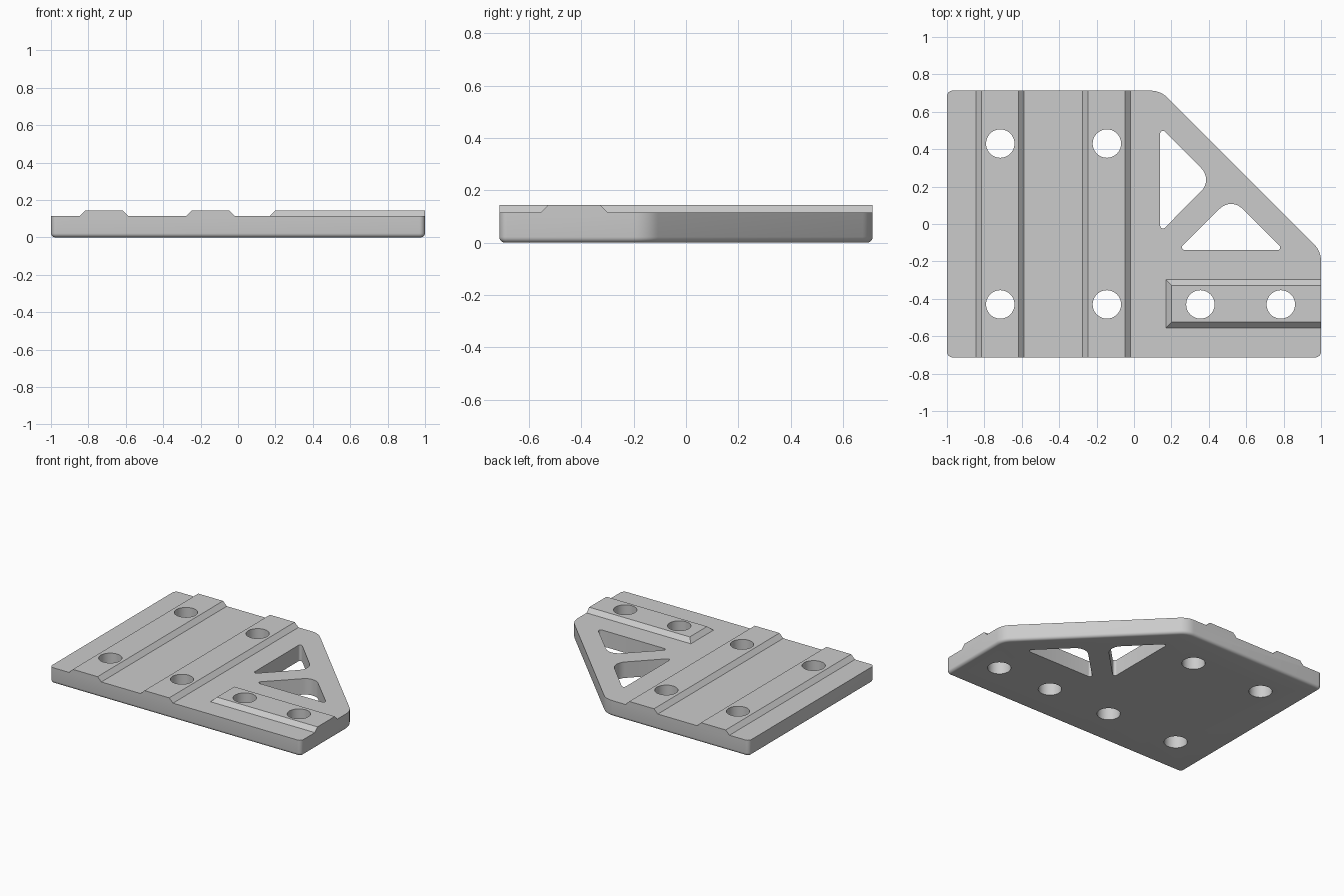
import bpy, bmesh, math
from mathutils import Vector

cube = bpy.data.objects.get("Cube")
if cube:
    bpy.data.objects.remove(cube, do_unlink=True)

DEPTH = 0.713      # half size in y
TOP = 0.115        # plate surface
RIB_TOP = 0.145    # raised rail surface

grey = bpy.data.materials.new("light grey")
grey.use_nodes = True
grey.diffuse_color = (0.6, 0.6, 0.6, 1)
grey.node_tree.nodes["Principled BSDF"].inputs["Base Color"].default_value = (0.6, 0.6, 0.6, 1)


def rounded(corners, steps=8):
    """Outline from (x, y, radius) corners, each replaced by an arc."""
    pts = []
    for i, (x, y, r) in enumerate(corners):
        p = Vector((x, y))
        a = (Vector(corners[i - 1][:2]) - p).normalized()
        b = (Vector(corners[(i + 1) % len(corners)][:2]) - p).normalized()
        half = a.angle(b) / 2
        centre = p + (a + b).normalized() * r / math.sin(half)
        start = p + a * r / math.tan(half) - centre
        end = p + b * r / math.tan(half) - centre
        sweep = math.pi - 2 * half
        for k in range(steps + 1):
            t = k / steps
            pts.append(centre + (start * math.sin((1 - t) * sweep)
                                 + end * math.sin(t * sweep)) / math.sin(sweep))
    return pts


def solid(name, lower, upper, z0, z1, fillet=0):
    """Closed solid between two matching outlines."""
    bm = bmesh.new()
    lo = [bm.verts.new((p[0], p[1], z0)) for p in lower]
    hi = [bm.verts.new((p[0], p[1], z1)) for p in upper]
    base = bm.faces.new(lo[::-1])
    bm.faces.new(hi)
    for i in range(len(lo)):
        j = (i + 1) % len(lo)
        bm.faces.new((lo[i], lo[j], hi[j], hi[i]))
    bmesh.ops.recalc_face_normals(bm, faces=bm.faces)
    if fillet:
        bmesh.ops.bevel(bm, geom=list(base.edges), offset=fillet, segments=5,
                        profile=0.5, affect='EDGES')
    mesh = bpy.data.meshes.new(name)
    bm.to_mesh(mesh)
    bm.free()
    mesh.materials.append(grey)
    obj = bpy.data.objects.new(name, mesh)
    bpy.context.collection.objects.link(obj)
    return obj


def rectangle(x0, x1, y0, y1):
    return [(x0, y0), (x1, y0), (x1, y1), (x0, y1)]


def combine(target, tool, operation):
    """Boolean the tool into the target, then discard the tool."""
    tool.hide_render = True
    mod = target.modifiers.new("combine", 'BOOLEAN')
    mod.operation, mod.solver, mod.object = operation, 'EXACT', tool
    graph = bpy.context.evaluated_depsgraph_get()
    mesh = bpy.data.meshes.new_from_object(target.evaluated_get(graph))
    target.modifiers.clear()
    target.data = mesh
    bpy.data.objects.remove(tool, do_unlink=True)


# Plate: full height, one corner cut off diagonally, rounded lower rim
outline = rounded([(-1, -DEPTH, 0.03), (1, -DEPTH, 0.03), (1, -0.145, 0.13),
                   (0.142, DEPTH, 0.13), (-1, DEPTH, 0.03)])
plate = solid("mounting_plate", outline, outline, 0, RIB_TOP, 0.022)

# Lowered areas: left strip, strip between rails, and right area around the short rail
S = 0.03 * 2       # slope run continued above the rail tops
H = TOP + S


def trough(name, x0, x1, slope0, slope1):
    return solid(name, rectangle(x0, x1, -2, 2),
                 rectangle(x0 - slope0, x1 + slope1, -2, 2), TOP, H)


right_area = trough("right_trough", -0.018, 2, S, 0)
short_rail = solid("short_rail",
                   rectangle(0.17 - S, 3, -0.555 - S, -0.298 + S),
                   rectangle(0.17 + S, 3, -0.555 + S, -0.298 - S),
                   TOP - S, TOP + S + 0.0)
# raise the rail solid slightly above the trough so it cuts cleanly through
for v in short_rail.data.vertices:
    if v.co.z > TOP:
        v.co.z += 0.01
        v.co.y += 0.01 if v.co.y < -0.43 else -0.01
        v.co.x += 0.01
combine(right_area, short_rail, 'DIFFERENCE')
for area in (trough("left_trough", -2, -0.845, 0, S),
             trough("middle_trough", -0.588, -0.275, S, S), right_area):
    combine(plate, area, 'DIFFERENCE')

# Screw holes
ring = [(math.cos(a * math.tau / 48) * 0.076, math.sin(a * math.tau / 48) * 0.076)
        for a in range(48)]
spots = [(x, y) for x in (-0.715, -0.145) for y in (-0.43, 0.43)]
spots += [(x, -0.43) for x in (0.355, 0.785)]
for cx, cy in spots:
    circle = [(cx + x, cy + y) for x, y in ring]
    combine(plate, solid("screw_hole", circle, circle, -1, 1), 'DIFFERENCE')

# Triangular windows either side of the diagonal web
for corners in ([(0.14, -0.045, 0.015), (0.42, 0.237, 0.085), (0.14, 0.52, 0.015)],
                [(0.235, -0.14, 0.015), (0.803, -0.14, 0.015), (0.519, 0.142, 0.085)]):
    shape = rounded(corners)
    combine(plate, solid("window", shape, shape, -1, 1), 'DIFFERENCE')

# Smooth the fillets and holes, keep the rail edges crisp
bpy.ops.object.select_all(action='DESELECT')
plate.select_set(True)
bpy.context.view_layer.objects.active = plate
bpy.ops.object.shade_smooth_by_angle(angle=math.radians(30))
